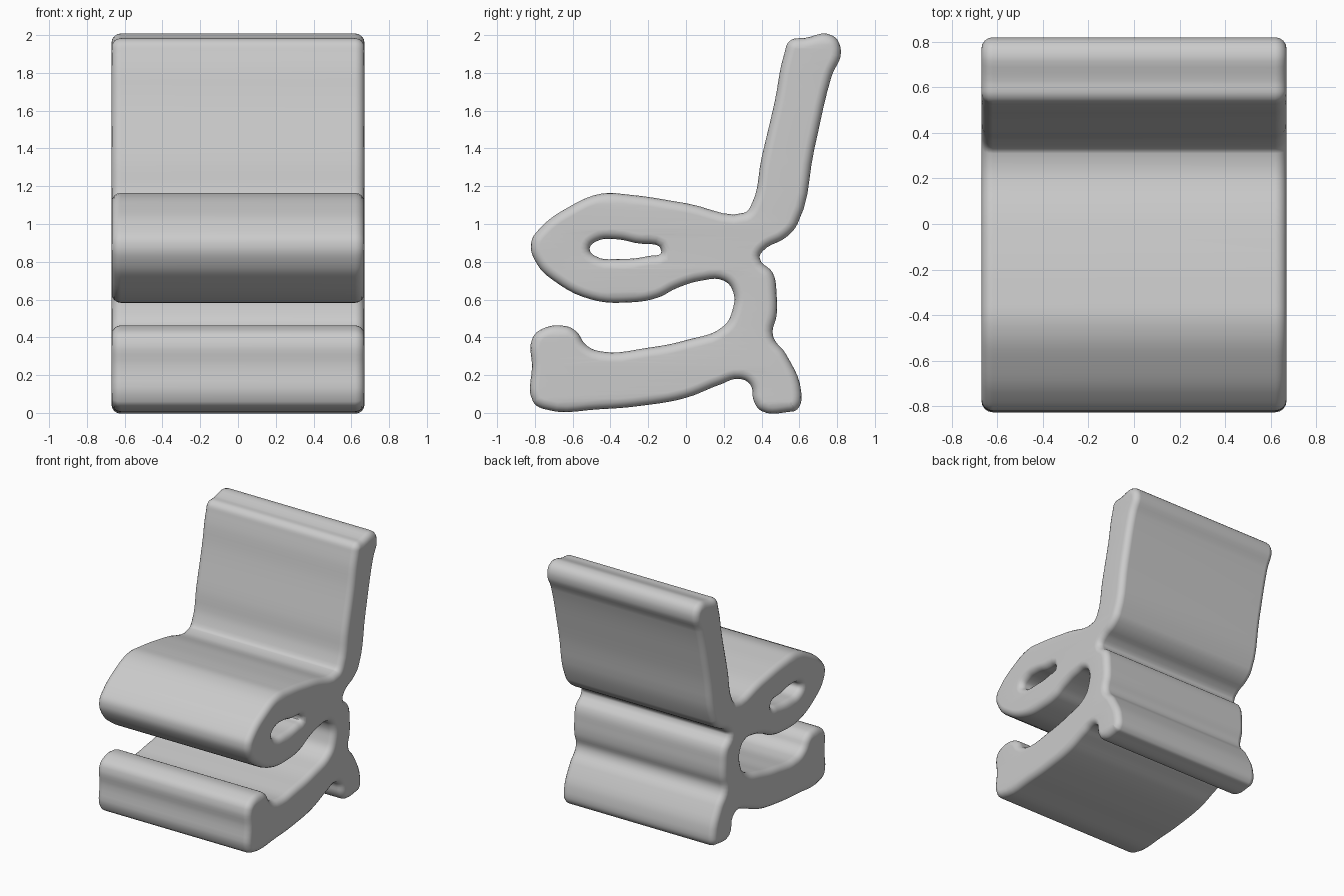
import bpy
from math import radians

cube = bpy.data.objects.get("Cube")
if cube:
    bpy.data.objects.remove(cube, do_unlink=True)

HALF_WIDTH = 0.67
ROUND = 0.05

# Side profile as (y, z), one run of points per section of the folded ribbon
BACKREST = [(.52, 1.90), (.55, 1.97), (.63, 1.985), (.77, 2.0), (.82, 1.92),
            (.77, 1.78), (.68, 1.4), (.59, 1.0), (.53, .93), (.41, .86)]
REAR_POST = [(.39, .82), (.46, .74), (.48, .62), (.48, .52), (.46, .41)]
REAR_FOOT = [(.53, .31), (.61, .11), (.59, .02), (.54, .005), (.40, .01),
             (.36, .06), (.34, .15), (.28, .18)]
BASE = [(.18, .15), (0, .08), (-.22, .04), (-.45, .02), (-.75, .02),
        (-.81, .06), (-.815, .25), (-.815, .39), (-.77, .44), (-.64, .46),
        (-.58, .43), (-.53, .36), (-.45, .325), (-.2, .345), (0, .385)]
INNER_BEND = [(.2, .46), (.245, .54), (.25, .64), (.2, .70), (.08, .70)]
SEAT = [(-.05, .66), (-.15, .61), (-.3, .585), (-.5, .60), (-.7, .70),
        (-.79, .79), (-.82, .9), (-.77, .98), (-.62, 1.09), (-.45, 1.16),
        (-.3, 1.155), (0, 1.11), (.31, 1.06), (.345, 1.10), (.4, 1.35),
        (.47, 1.65)]
SEAT_HOLE = [(-.51, .87), (-.47, .91), (-.38, .92), (-.27, .90), (-.13, .855),
             (-.2, .83), (-.35, .815), (-.48, .83)]


def add_loop(curve, points):
    """Add a closed smooth loop through the given points."""
    spline = curve.splines.new("BEZIER")
    spline.bezier_points.add(len(points) - 1)
    for bez, (y, z) in zip(spline.bezier_points, points):
        bez.co = (y, z, 0)
        bez.handle_left_type = bez.handle_right_type = "AUTO"
    spline.use_cyclic_u = True
    spline.resolution_u = 5


# Padded chair: filled profile, extruded across the width with rounded rims
curve = bpy.data.curves.new("padded_chair", "CURVE")
curve.dimensions = "2D"
curve.fill_mode = "BOTH"
add_loop(curve, BACKREST + REAR_POST + REAR_FOOT + BASE + INNER_BEND + SEAT)
add_loop(curve, SEAT_HOLE)
curve.extrude = HALF_WIDTH - ROUND
curve.bevel_depth = ROUND
curve.bevel_resolution = 3
curve.offset = -ROUND

chair = bpy.data.objects.new("padded_chair", curve)
bpy.context.collection.objects.link(chair)
chair.rotation_euler = (radians(90), 0, radians(90))

bpy.ops.object.select_all(action="DESELECT")
chair.select_set(True)
bpy.context.view_layer.objects.active = chair
bpy.ops.object.convert(target="MESH")
bpy.ops.object.transform_apply(location=False, rotation=True, scale=False)

# Join the caps to the rims, then smooth the surface
chair = bpy.context.object
weld = chair.modifiers.new("weld", "WELD")
weld.merge_threshold = 0.0005
bpy.ops.object.modifier_apply(modifier=weld.name)
bpy.ops.object.shade_smooth_by_angle(angle=radians(40))
normals = chair.modifiers.new("flat_sides", "WEIGHTED_NORMAL")
normals.keep_sharp = True

# Plain grey covering
grey = bpy.data.materials.new("light_grey")
grey.use_nodes = True
colour = (0.6, 0.6, 0.6, 1)
grey.diffuse_color = colour
grey.node_tree.nodes["Principled BSDF"].inputs["Base Color"].default_value = colour
chair.data.materials.clear()
chair.data.materials.append(grey)
